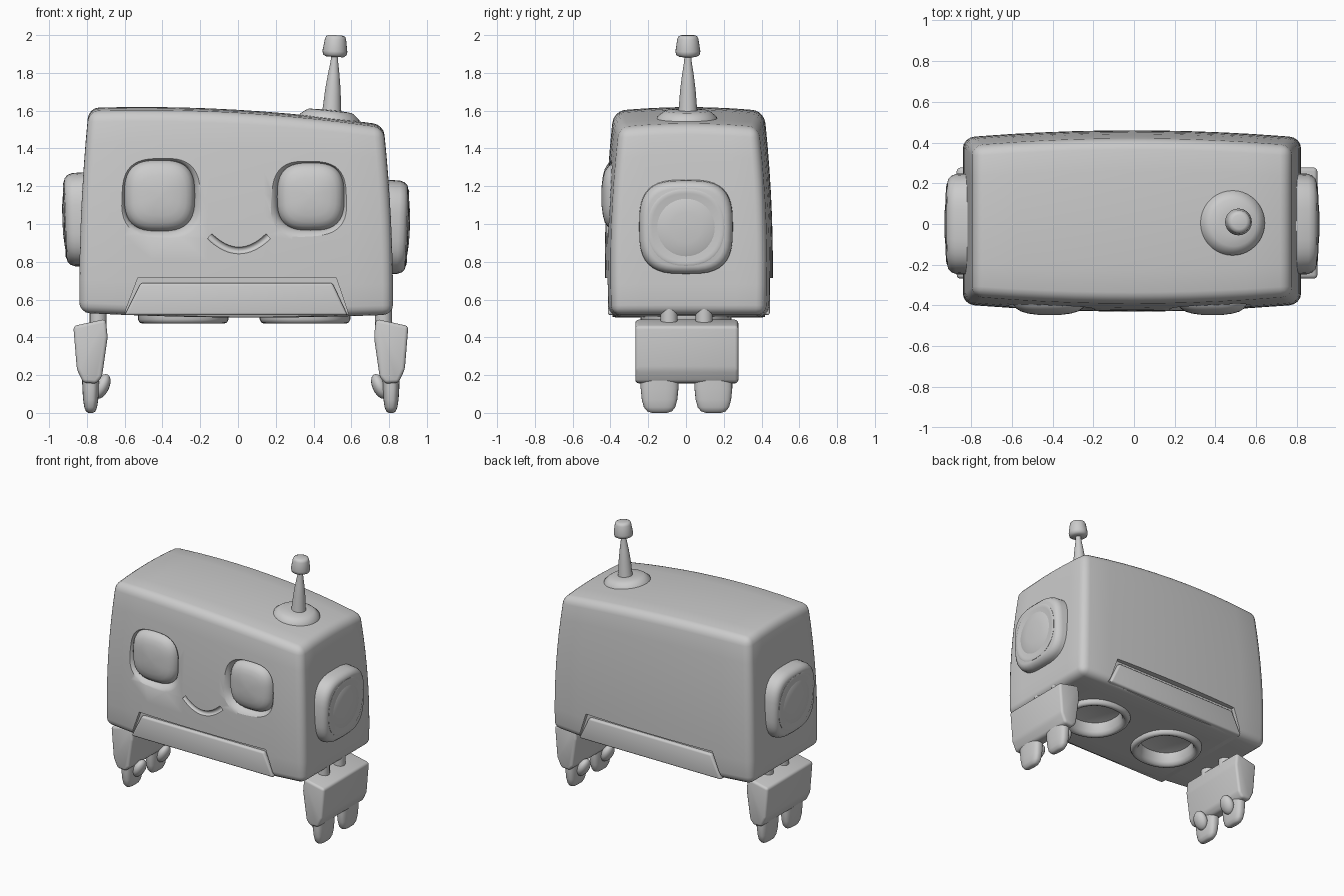
import bpy, bmesh, math
from mathutils import Matrix, Vector

cube = bpy.data.objects.get("Cube")
if cube:
    bpy.data.objects.remove(cube)

GREY = (0.6, 0.6, 0.6, 1)
grey = bpy.data.materials.new("plain grey")
grey.use_nodes = True
grey.diffuse_color = GREY
for node in grey.node_tree.nodes:
    if node.type == 'BSDF_PRINCIPLED':
        node.inputs["Base Color"].default_value = GREY


def place(loc, axis='Z', degrees=0):
    return Matrix.Translation(loc) @ Matrix.Rotation(math.radians(degrees), 4, axis)


def finish(name, bm, angle=40):
    bmesh.ops.recalc_face_normals(bm, faces=bm.faces)
    mesh = bpy.data.meshes.new(name)
    bm.to_mesh(mesh)
    bm.free()
    mesh.materials.append(grey)
    obj = bpy.data.objects.new(name, mesh)
    bpy.context.collection.objects.link(obj)
    smooth(obj, angle)
    return obj


def smooth(obj, angle=40):
    bpy.ops.object.select_all(action='DESELECT')
    obj.select_set(True)
    bpy.context.view_layer.objects.active = obj
    bpy.ops.object.shade_smooth_by_angle(angle=math.radians(angle))


def loft(name, rings, matrix, power=2, n=40, angle=50):
    """Skin rounded-square rings (height, half width, half depth) along local z."""
    bm = bmesh.new()
    loops = []
    for h, rx, ry in rings:
        loop = []
        for i in range(n):
            a = math.tau * i / n
            c, s = math.cos(a), math.sin(a)
            x = math.copysign(abs(c) ** (2 / power), c) * rx
            y = math.copysign(abs(s) ** (2 / power), s) * ry
            loop.append(bm.verts.new(matrix @ Vector((x, y, h))))
        loops.append(loop)
    for a, b in zip(loops, loops[1:]):
        for i in range(n):
            j = (i + 1) % n
            bm.faces.new((a[i], a[j], b[j], b[i]))
    bm.faces.new(loops[0])
    bm.faces.new(loops[-1])
    return finish(name, bm, angle)


def round_rings(*pairs):
    return [(h, r, r) for h, r in pairs]


def prism(name, profile, y0, y1, bevel=0.0, segments=3):
    """Extrude an x-z outline along y and round its edges."""
    bm = bmesh.new()
    face = bm.faces.new([bm.verts.new((x, y0, z)) for x, z in profile])
    moved = bmesh.ops.extrude_face_region(bm, geom=[face])["geom"]
    bmesh.ops.translate(bm, vec=(0, y1 - y0, 0),
                        verts=[v for v in moved if isinstance(v, bmesh.types.BMVert)])
    if bevel:
        bmesh.ops.bevel(bm, geom=list(bm.edges), offset=bevel, segments=segments,
                        profile=0.5, affect='EDGES', clamp_overlap=True)
    return finish(name, bm)


def cut(obj, cutters):
    for c in cutters:
        c.hide_render = True
        mod = obj.modifiers.new("cut", 'BOOLEAN')
        mod.operation, mod.solver, mod.object = 'DIFFERENCE', 'EXACT', c
        bpy.context.view_layer.objects.active = obj
        bpy.ops.object.modifier_apply(modifier=mod.name)
    smooth(obj)


# Head shell: a rounded box, sliced, then bulged and sloped
HX, HY, HZ, YC = 0.82, 0.44, 0.54, 0.015
bm = bmesh.new()
bmesh.ops.create_cube(bm, size=2, matrix=Matrix.Diagonal((HX, HY, HZ, 1)))
bmesh.ops.bevel(bm, geom=list(bm.edges), offset=0.055, segments=4, profile=0.5, affect='EDGES')
for axis, half, steps in ((0, HX, 10), (1, HY, 6), (2, HZ, 8)):
    for i in range(1, steps):
        co, no = Vector(), Vector()
        co[axis], no[axis] = half * 0.9 * (2 * i / steps - 1), 1
        bmesh.ops.bisect_plane(bm, geom=bm.verts[:] + bm.edges[:] + bm.faces[:],
                               plane_co=co, plane_no=no)
for v in bm.verts:
    u, d, w = v.co.x / HX, v.co.y / HY, v.co.z / HZ
    top = 1.605 - 0.045 * u - 0.035 * u * u - 0.02 * d * d
    low = 0.505 - 0.005 * u + 0.02 * u * u
    v.co = (u * (0.82 - 0.025 * w - 0.015 * w * w) - 0.01,
            YC + d * (0.44 - 0.02 * w - 0.02 * w * w - 0.035 * u * u),
            low + (top - low) * (w + 1) / 2)
head = finish("head_shell", bm)

# Eyes sit in flared sockets
cutters = []
for side, x, z, size in (("right", -0.415, 1.15, 1.03), ("left", 0.385, 1.145, 0.98)):
    m = place((x, 0, z), 'X', 90)
    socket = [(h, r * size, r * size) for h, r in
              ((0.34, 0.178), (0.38, 0.182), (0.4, 0.192), (0.415, 0.208), (0.44, 0.25), (0.5, 0.3))]
    cutters.append(loft("socket_cutter", socket, m, 2.9))
    ball = [(h, 0.183 * k * size, 0.186 * k * size) for h, k in
            ((0.32, 1), (0.37, 0.99), (0.395, 0.95), (0.415, 0.87), (0.43, 0.74),
             (0.44, 0.55), (0.446, 0.3), (0.448, 0.05))]
    loft(side + "_eye", ball, m, 2.9)

# Smile groove with turned-up corners
curve = bpy.data.curves.new("smile_path", 'CURVE')
curve.dimensions, curve.bevel_depth, curve.bevel_resolution = '3D', 0.019, 3
curve.use_fill_caps = True
line = curve.splines.new('POLY')
line.points.add(16)
for i, p in enumerate(line.points):
    t = i / 8 - 1
    p.co = (0.005 + 0.155 * t, -0.432, 0.86 + 0.075 * t * t, 1)
path = bpy.data.objects.new("smile_path", curve)
bpy.context.collection.objects.link(path)
bm = bmesh.new()
bm.from_mesh(path.to_mesh())
bmesh.ops.remove_doubles(bm, verts=bm.verts, dist=0.0001)
cutters.append(finish("smile_cutter", bm))
bpy.data.objects.remove(path)

# Jaw notches, front and back
notch = [(-0.63, 0.45), (0.61, 0.45), (0.52, 0.715), (-0.53, 0.715)]
for name, y0, y1 in (("front_notch", -0.6, -0.388), ("back_notch", 0.418, 0.6)):
    cutters.append(prism(name, notch, y0, y1))

# Jaw plate running through the bottom
jaw = prism("jaw_plate", [(-0.6, 0.517), (0.58, 0.517), (0.5, 0.688), (-0.515, 0.688)],
            -0.414, 0.444, 0.014)

# Leg sockets under the head
holes = []
for side, x in (("right", -0.29), ("left", 0.355)):
    m = place((x, 0, 0.515), 'X', 180)
    holes.append(loft("hole_cutter", round_rings((-0.09, 0.21), (0.2, 0.21)), m, 2.2))
    loft(side + "_leg_socket", round_rings(
        (-0.09, 0.215), (-0.02, 0.24), (0.02, 0.24), (0.036, 0.232), (0.042, 0.218),
        (0.036, 0.2), (0.015, 0.185), (-0.05, 0.175), (-0.065, 0.12), (-0.07, 0.01)), m, 2.2)
cut(head, cutters + holes)
cut(jaw, holes)
for c in cutters + holes:
    bpy.data.objects.remove(c)

# Ears: raised rounded-square rims with a domed centre
for side, x, z, turn in (("right", -0.81, 1.025, -92), ("left", 0.79, 0.985, 92)):
    m = place((x, 0, z), 'Y', turn)
    loft(side + "_ear", round_rings((-0.04, 0.25), (0.06, 0.247), (0.085, 0.238), (0.1, 0.222),
                                    (0.104, 0.207)), m, 3.1)
    loft(side + "_ear_cup", round_rings((0.09, 0.2), (0.106, 0.203), (0.11, 0.193), (0.107, 0.18)), m, 2.3)
    loft(side + "_ear_dome", round_rings((0.1, 0.17), (0.112, 0.14), (0.118, 0.08), (0.12, 0.01)), m)

# Antenna
loft("antenna_base", round_rings((-0.05, 0.165), (0.0, 0.158), (0.022, 0.132), (0.032, 0.115),
                                 (0.036, 0.06)), place((0.485, 0.005, 1.567), 'Y', 6))
lean = place((0.495, 0.01, 1.57), 'Y', 3)
loft("antenna_stem", round_rings((0, 0.054), (0.05, 0.048), (0.14, 0.041), (0.22, 0.031),
                                 (0.29, 0.02), (0.33, 0.018)), lean, n=24)
loft("antenna_tip", round_rings((0.315, 0.045), (0.325, 0.062), (0.345, 0.066), (0.41, 0.056),
                                (0.424, 0.05), (0.43, 0.035)), lean, n=24)

# Hands: pegs, palm, two fingers and two thumb nubs on each side
palm = ((0.887, 0.46), (0.715, 0.497), (0.705, 0.4), (0.735, 0.19), (0.765, 0.155),
        (0.835, 0.16), (0.868, 0.23))
for side, s in (("right", -1), ("left", 1)):
    def at(d):
        return 0.015 + s * d
    prism(side + "_palm", [(at(d), z) for d, z in palm], -0.268, 0.277, 0.018)
    for part, y in (("front", -0.14), ("back", 0.145)):
        loft(f"{side}_{part}_peg", round_rings((0.44, 0.045), (0.57, 0.045)),
             place((at(0.755), 0.005 + (y - 0.005) * 0.65, 0)), n=20)
        loft(f"{side}_{part}_finger",
             [(0, 0.012, 0.04), (0.008, 0.025, 0.065), (0.03, 0.034, 0.083), (0.07, 0.04, 0.094),
              (0.13, 0.044, 0.1), (0.2, 0.046, 0.1)], place((at(0.795), y, 0)), 2.8, 32)
        bm = bmesh.new()
        bmesh.ops.create_uvsphere(bm, u_segments=20, v_segments=12, radius=1,
                                  matrix=place((at(0.735), y, 0.14), 'Y', -s * 25)
                                  @ Matrix.Diagonal((0.038, 0.055, 0.07, 1)))
        finish(f"{side}_{part}_thumb", bm)
